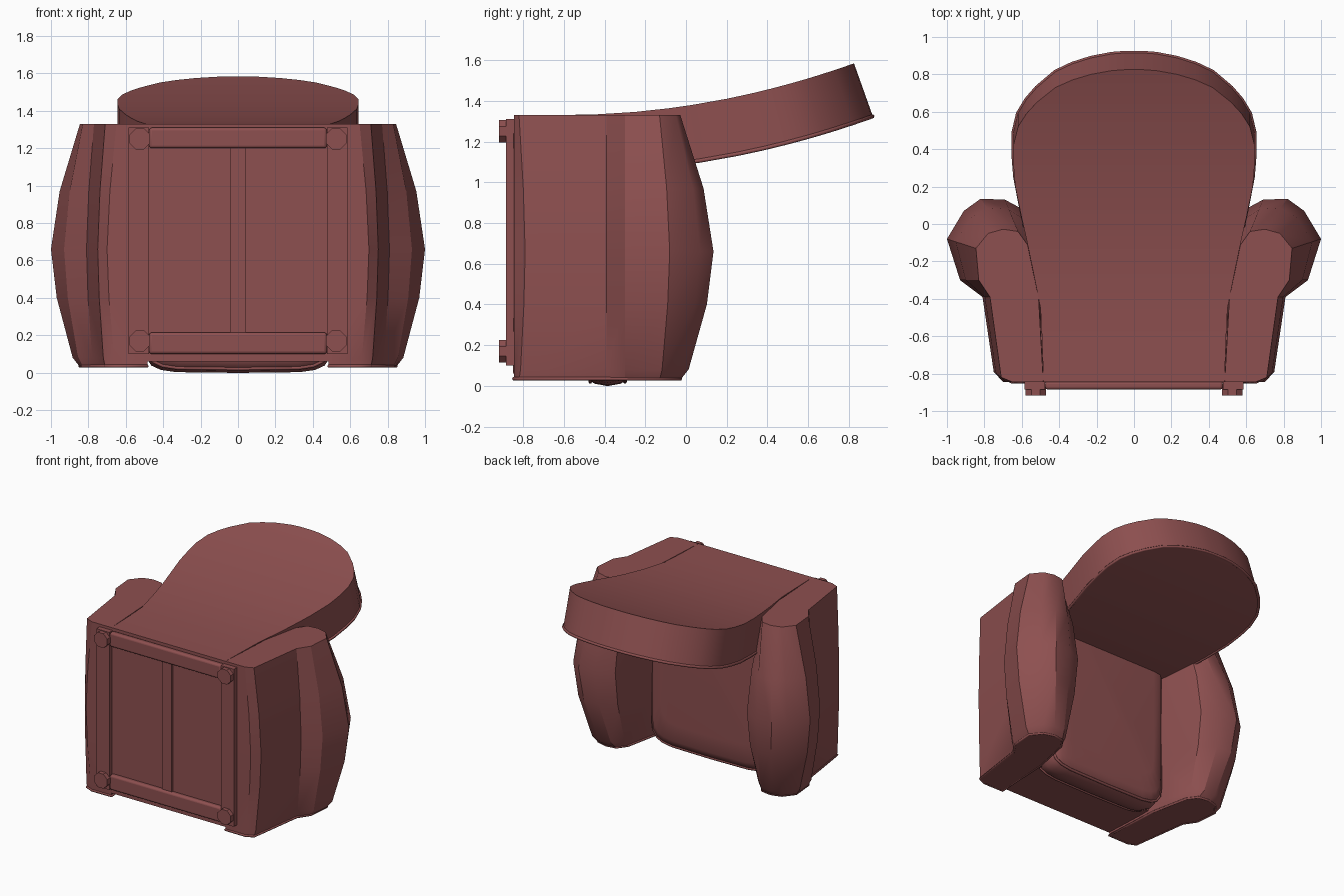
import bpy, bmesh, math
from mathutils import Vector

if "Cube" in bpy.data.objects:
    bpy.data.objects.remove(bpy.data.objects["Cube"])

mat = bpy.data.materials.new("red_upholstery")
mat.diffuse_color = (0.27, 0.08, 0.08, 1)
mat.use_nodes = True
mat.node_tree.nodes["Principled BSDF"].inputs["Base Color"].default_value = mat.diffuse_color


def finish(ob, angle=30):
    ob.data.materials.append(mat)
    bpy.ops.object.select_all(action='DESELECT')
    ob.select_set(True)
    bpy.context.view_layer.objects.active = ob
    bpy.ops.object.shade_smooth_by_angle(angle=math.radians(angle))
    return ob


def loft(name, rings, angle=30):
    """Skin a list of closed rings with equal point counts and cap the ends."""
    bm = bmesh.new()
    vs = [[bm.verts.new(p) for p in r] for r in rings]
    n = len(rings[0])
    for a, b in zip(vs, vs[1:]):
        for i in range(n):
            j = (i + 1) % n
            bm.faces.new((a[i], a[j], b[j], b[i]))
    bm.faces.new(vs[0])
    bm.faces.new(vs[-1])
    bmesh.ops.recalc_face_normals(bm, faces=bm.faces)
    me = bpy.data.meshes.new(name)
    bm.to_mesh(me)
    bm.free()
    ob = bpy.data.objects.new(name, me)
    bpy.context.collection.objects.link(ob)
    return finish(ob, angle)


def box(name, x, y, z, bevel=0.0):
    ring = lambda yy: [(x[0], yy, z[0]), (x[1], yy, z[0]), (x[1], yy, z[1]), (x[0], yy, z[1])]
    ob = loft(name, [ring(y[0]), ring(y[1])])
    if bevel:
        m = ob.modifiers.new("bevel", 'BEVEL')
        m.width, m.segments = bevel, 3
    return ob


def piping(name, pts, r, cyclic=True):
    cu = bpy.data.curves.new(name, 'CURVE')
    cu.dimensions = '3D'
    cu.bevel_depth, cu.bevel_resolution = r, 1
    sp = cu.splines.new('POLY')
    sp.points.add(len(pts) - 1)
    for p, c in zip(sp.points, pts):
        p.co = (*c, 1)
    sp.use_cyclic_u = cyclic
    ob = bpy.data.objects.new(name, cu)
    bpy.context.collection.objects.link(ob)
    cu.materials.append(mat)


# Arms: section grows from the small end profile to the bulging middle one
end = [(.485, -.845), (.65, -.845), (.71, -.82), (.77, -.39), (.83, -.3), (.845, -.13), (.78, -.05),
       (.70, -.028), (.62, -.04), (.57, -.11), (.51, -.4)]
mid = [(.48, -.85), (.70, -.845), (.75, -.79), (.81, -.39), (.93, -.3), (1.0, -.08), (.91, .07),
       (.82, .135), (.69, .13), (.56, .06), (.485, -.3)]
stations = [(.03, 0), (.08, .25), (.4, .8), (.66, 1), (.97, .7), (1.33, 0)]
for side, s in (("left", -1), ("right", 1)):
    rings = [[(s * (a[0] + (b[0] - a[0]) * t), a[1] + (b[1] - a[1]) * t, z)
              for a, b in zip(end, mid)] for z, t in stations]
    loft(side + "_arm", rings)
    piping(side + "_arm_piping", [(s * x, y, .035) for x, y in end], .009)

# Backrest: rows of (half width, height along the back), curving rearwards
rows = [(.485, -.845), (.49, -.65), (.50, -.45), (.54, -.25), (.575, -.08), (.60, .03), (.635, .2),
        (.645, .32), (.645, .42), (.62, .52), (.575, .59), (.52, .65), (.42, .73), (.33, .77),
        (.23, .80), (.12, .82), (.05, .825)]
rings, edge = [], []
for w, y in rows:
    d = max(y + .6, 0)
    zb, a = 1.33 + .125 * d * d, math.atan(.25 * d)
    yf, zf = y + .28 * math.sin(a), zb - .28 * math.cos(a)
    rings.append([(-w, y, zb), (w, y, zb), (w, yf, zf), (-w, yf, zf)])
    if y > -.5:
        edge.append((w, yf - .004, zf + .003))
loft("backrest", rings)
piping("backrest_piping", edge + [(-x, y, z) for x, y, z in reversed(edge)], .011, False)

# Body under the seat
box("seat_base", (-.5, .5), (-.85, -.44), (.06, 1.3))


# Seat cushion: rounded outline, stacked and pinched at top and bottom
def outline(y, inset):
    half = [(.33, 0), (.41, .012), (.46, .035), (.49, .08), (.50, .15), (.50, 1.1)]
    f = lambda x, z: (x * (1 - inset), y, .01 + inset + z)
    return [f(-x, z) for x, z in half[::-1]] + [f(0, -.004)] + [f(x, z) for x, z in half]


loft("seat_cushion", [outline(y, i) for y, i in
     ((-.5, .06), (-.48, .025), (-.45, .005), (-.385, -.007), (-.32, .005), (-.29, .025), (-.27, .07), (-.262, .2))], 40)
for name, y in (("lower", -.47), ("upper", -.30)):
    piping(name + "_cushion_piping", outline(y, .015), .01)

# Underside frame: rails, centre brace and feet
for side, s in (("left", -1), ("right", 1)):
    box(side + "_rail", sorted((s * .475, s * .585)), (-.885, -.84), (.1, 1.31))
box("front_rail", (-.475, .475), (-.885, -.84), (.1, .215), .015)
box("rear_rail", (-.475, .475), (-.885, -.84), (1.2, 1.31), .015)
box("centre_brace", (-.042, .042), (-.865, -.84), (.215, 1.2))
for sx in (-1, 1):
    for zn, z in (("front", .17), ("rear", 1.25)):
        ring = lambda y: [(sx * .525 + .06 * math.cos(math.pi * (k + .5) / 4), y,
                           z + .06 * math.sin(math.pi * (k + .5) / 4)) for k in range(8)]
        loft(zn + ("_left" if sx < 0 else "_right") + "_foot", [ring(-.918), ring(-.87)])
